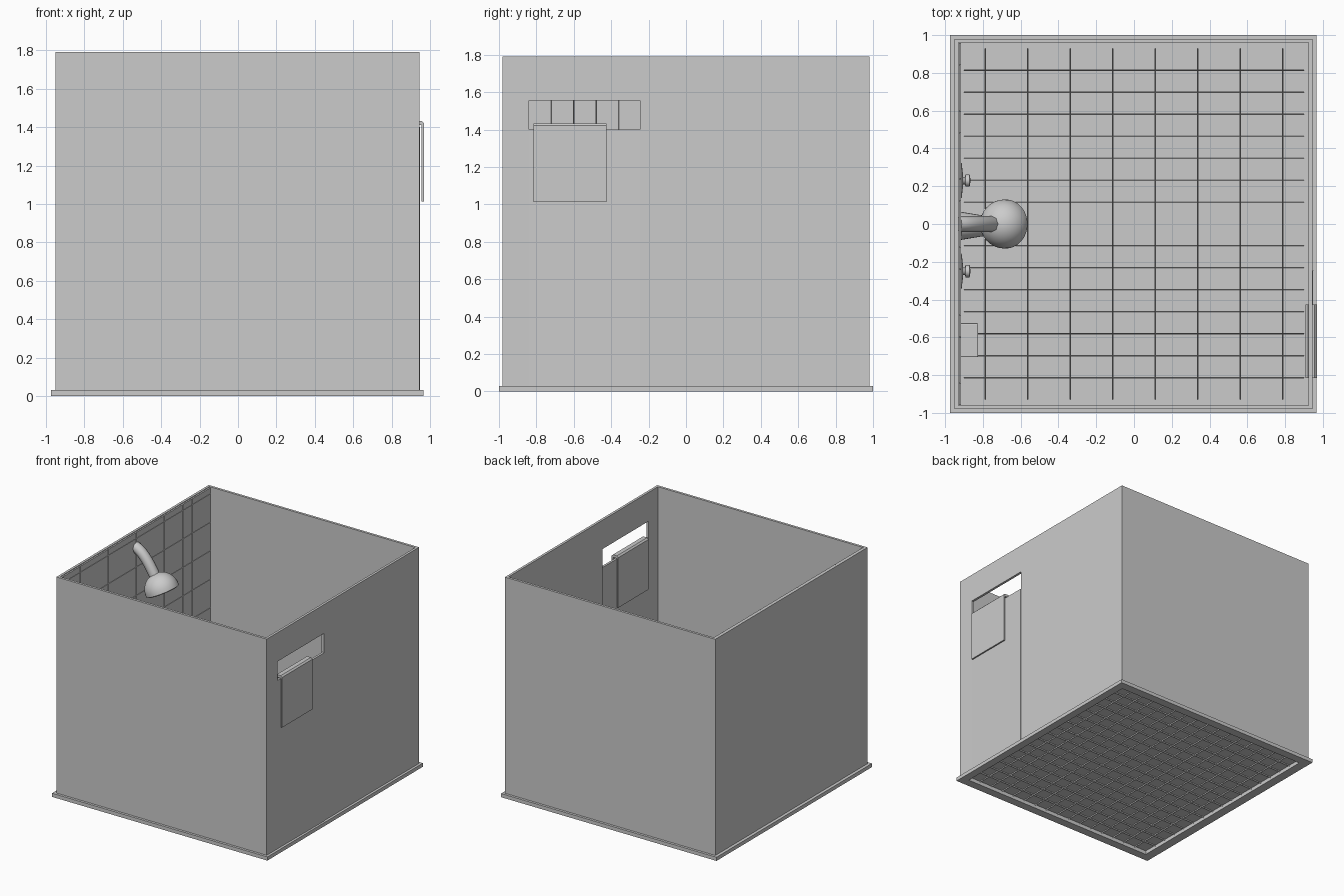
import bpy, bmesh, math
from mathutils import Vector, Matrix

if "Cube" in bpy.data.objects:
    bpy.data.objects.remove(bpy.data.objects["Cube"])


def finish(name, bm, smooth=False):
    bmesh.ops.recalc_face_normals(bm, faces=bm.faces)
    mesh = bpy.data.meshes.new(name)
    bm.to_mesh(mesh)
    bm.free()
    ob = bpy.data.objects.new(name, mesh)
    bpy.context.collection.objects.link(ob)
    if smooth:
        bpy.ops.object.select_all(action='DESELECT')
        ob.select_set(True)
        bpy.context.view_layer.objects.active = ob
        bpy.ops.object.shade_smooth_by_angle(angle=math.radians(40))
    return ob


def box(name, x, y, z, bevel=0):
    bm = bmesh.new()
    bmesh.ops.create_cube(bm, size=1)
    for v in bm.verts:
        for i, (a, b) in enumerate((x, y, z)):
            v.co[i] = a if v.co[i] < 0 else b
    if bevel:
        bmesh.ops.bevel(bm, geom=bm.edges[:], offset=bevel, segments=2,
                        affect='EDGES', profile=0.5)
    return finish(name, bm)


def prism(name, points, depth):
    """Extrude a flat outline along a vector."""
    bm = bmesh.new()
    face = bm.faces.new([bm.verts.new(p) for p in points])
    ext = bmesh.ops.extrude_face_region(bm, geom=[face], use_keep_orig=True)
    bmesh.ops.translate(bm, vec=depth,
                        verts=[g for g in ext['geom'] if isinstance(g, bmesh.types.BMVert)])
    return finish(name, bm)


def lathe(name, profile, origin, axis, steps=24):
    """Spin (radius, distance) points about an axis."""
    bm = bmesh.new()
    vs = [bm.verts.new((r, 0, h)) for r, h in profile]
    es = [bm.edges.new(p) for p in zip(vs, vs[1:])]
    bmesh.ops.spin(bm, geom=vs + es, cent=(0, 0, 0), axis=(0, 0, 1),
                   angle=2 * math.pi, steps=steps)
    bmesh.ops.remove_doubles(bm, verts=bm.verts, dist=1e-4)
    rot = Vector(axis).to_track_quat('Z', 'Y').to_matrix().to_4x4()
    bm.transform(Matrix.Translation(origin) @ rot)
    return finish(name, bm, True)


def tiles(name, origin, u, v, nu, nv, normal, gap=0.006, depth=0.01):
    """Sheet of raised tiles separated by grout grooves."""
    bm = bmesh.new()
    o, u, v = Vector(origin), Vector(u), Vector(v)
    grid = [[bm.verts.new(o + u * i / nu + v * j / nv) for j in range(nv + 1)]
            for i in range(nu + 1)]
    faces = [bm.faces.new((grid[i][j], grid[i + 1][j], grid[i + 1][j + 1], grid[i][j + 1]))
             for i in range(nu) for j in range(nv)]
    bmesh.ops.inset_individual(bm, faces=faces, thickness=gap * 0.7)
    up = bmesh.ops.inset_individual(bm, faces=faces, thickness=gap * 0.3)
    bmesh.ops.translate(bm, vec=Vector(normal) * depth,
                        verts=list({w for f in faces for w in f.verts}))
    return finish(name, bm)


# Base tray: a rectangular frame around the floor
def frame(name, outer, inner, z0, z1):
    bm = bmesh.new()
    loops = []
    for (x0, x1, y0, y1), z in ((outer, z0), (outer, z1), (inner, z1), (inner, z0)):
        loops.append([bm.verts.new(p) for p in
                      ((x0, y0, z), (x1, y0, z), (x1, y1, z), (x0, y1, z))])
    for a, b in zip(loops, loops[1:] + loops[:1]):
        for i in range(4):
            bm.faces.new((a[i], a[(i + 1) % 4], b[(i + 1) % 4], b[i]))
    return finish(name, bm)


frame("base_tray", (-0.975, 0.965, -1, 1), (-0.9, 0.9, -0.93, 0.93), 0, 0.03)
tiles("floor_tiles", (-0.9, -0.93, 0.02), (1.8, 0, 0), (0, 1.86, 0), 16, 16, (0, 0, 1))

# Walls
T, Z0, Z1 = 0.02, 0.03, 1.79
box("front_wall", (-0.95, 0.945), (-0.98, -0.98 + T), (Z0, Z1))
box("back_wall", (-0.95, 0.945), (0.98 - T, 0.98), (Z0, Z1))
box("left_wall", (-0.95, -0.95 + T), (-0.96, 0.96), (Z0, Z1))
d0, d1, dz = -0.84, -0.245, 1.555
outline = [(-0.96, Z0), (d0, Z0), (d0, dz), (d1, dz), (d1, Z0),
           (0.96, Z0), (0.96, Z1), (-0.96, Z1)]
prism("right_wall", [(0.945 - T, y, z) for y, z in outline], (T, 0, 0))

# Tiled left wall
tiles("wall_tiles", (-0.927, -0.96, 0.113), (0, 1.92, 0), (0, 0, 1.624), 16, 7, (1, 0, 0))
tiles("wall_tiles_top", (-0.927, -0.96, 1.737), (0, 1.92, 0), (0, 0, 0.05), 16, 1, (1, 0, 0))
tiles("wall_tiles_bottom", (-0.927, -0.96, 0.03), (0, 1.92, 0), (0, 0, 0.083), 16, 1, (1, 0, 0))

# Door, slightly proud at its free edge
prism("door", [(0.926, d0, Z0), (0.944, d0, Z0), (0.949, d1, Z0), (0.931, d1, Z0)],
      (0, 0, 1.40 - Z0))

# Towel folded over the door
xo, xi, t, zt, zb = 0.968, 0.908, 0.012, 1.433, 1.013
towel = [(xo, zb), (xo, zt - 0.012), (xo - 0.012, zt), (xi + 0.012, zt), (xi, zt - 0.012),
         (xi, zb), (xi + t, zb), (xi + t, zt - 0.022), (xo - t, zt - 0.022), (xo - t, zb)]
prism("towel", [(x, -0.815, z) for x, z in towel], (0, 0.39, 0))

# Shower arm: bevelled curve bending downwards
curve = bpy.data.curves.new("shower_arm", 'CURVE')
curve.dimensions = '3D'
curve.bevel_depth = 0.042
curve.bevel_resolution = 2
curve.use_fill_caps = True
sp = curve.splines.new('BEZIER')
sp.bezier_points.add(1)
for p, co, l, r in zip(sp.bezier_points,
                       ((-0.925, 0, 1.67), (-0.745, 0, 1.47)),
                       ((-1.0, 0, 1.70), (-0.79, 0, 1.55)),
                       ((-0.85, 0, 1.645), (-0.7, 0, 1.39))):
    p.co, p.handle_left, p.handle_right = co, l, r
bpy.context.collection.objects.link(bpy.data.objects.new("shower_arm", curve))

# Shower head: tilted dome with a flat face
R = 0.13
dome = [(R * math.sin(a), -R * math.cos(a)) for a in
        [i * math.pi / 20 for i in range(11)]]
lathe("shower_head", dome + [(R, 0.012), (R - 0.01, 0.018), (0, 0.018)],
      (-0.685, 0, 1.385), (0.45, 0, -0.89), 32)

# Taps and spout
for side, y in (("left", 0.23), ("right", -0.25)):
    lathe(side + "_tap", [(0, 0), (0.1, 0), (0.09, 0.008), (0.02, 0.016), (0.02, 0.025),
                          (0.032, 0.028), (0.032, 0.05), (0, 0.055)],
          (-0.92, y, 0.8), (1, 0, 0))
lathe("spout", [(0, 0), (0.075, 0), (0.055, 0.12), (0.045, 0.15), (0, 0.15)],
      (-0.92, -0.01, 0.6), (1, 0, -0.1))

# Soap dish
box("soap_dish", (-0.92, -0.825), (-0.705, -0.525), (0.9, 0.95), 0.006)
